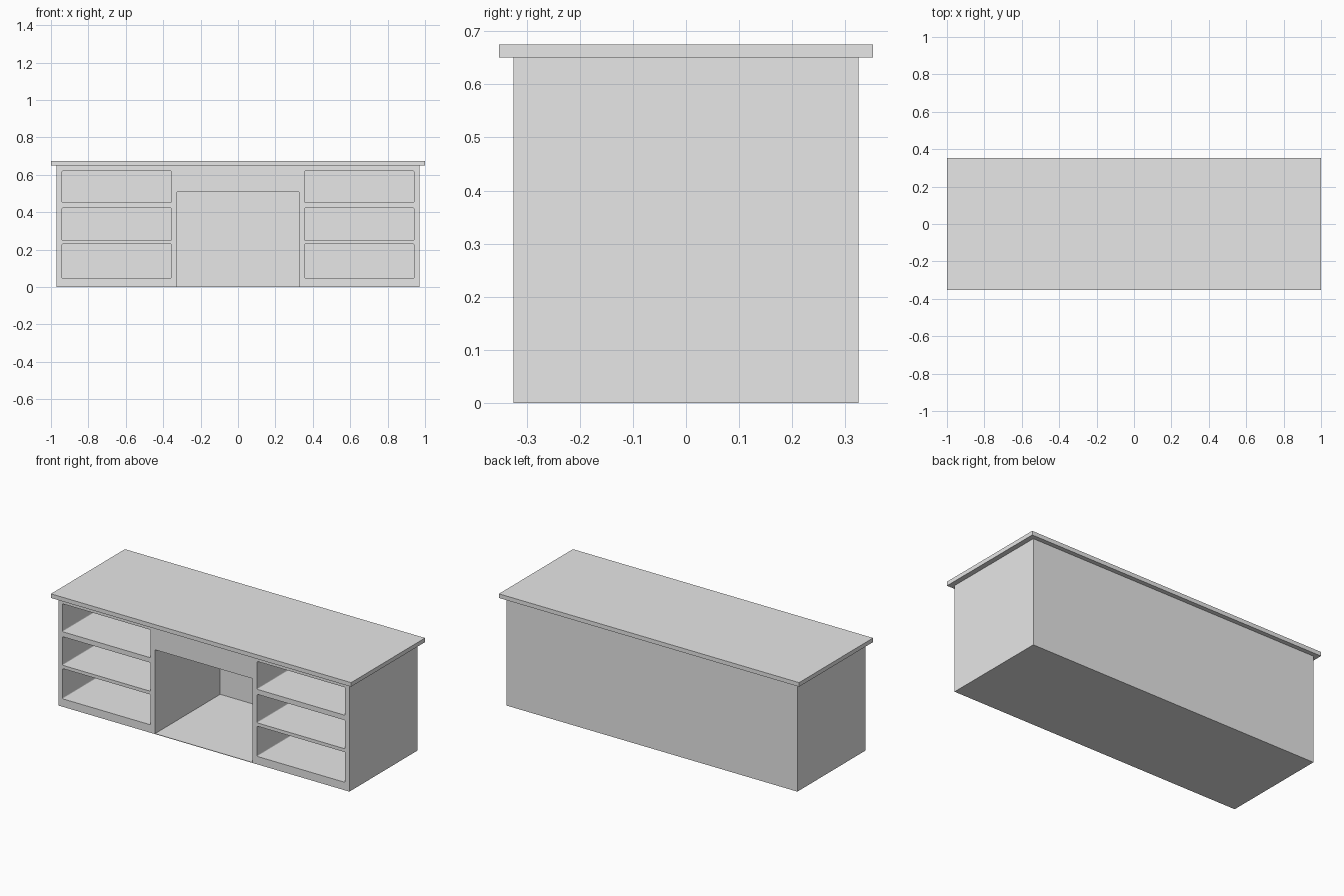
import bpy, bmesh
from mathutils import Vector

cube = bpy.data.objects.get("Cube")
if cube:
    bpy.data.objects.remove(cube, do_unlink=True)

# One plain finish for the whole desk
grey = bpy.data.materials.new("plain_grey")
grey.use_nodes = True
COLOUR = (0.8, 0.8, 0.8, 1)
grey.diffuse_color = COLOUR
grey.node_tree.nodes["Principled BSDF"].inputs["Base Color"].default_value = COLOUR


def box(name, low, high, corner=0):
    """Box between two corners; corner rounds the edges that run front to back."""
    low, high = Vector(low), Vector(high)
    bm = bmesh.new()
    bmesh.ops.create_cube(bm, size=1)
    for v in bm.verts:
        v.co = (low + high) / 2 + v.co * (high - low)
    if corner:
        edges = [e for e in bm.edges
                 if abs(e.verts[0].co.y - e.verts[1].co.y) > 0.1]
        bmesh.ops.bevel(bm, geom=edges, offset=corner, segments=3,
                        profile=0.5, affect='EDGES')
    mesh = bpy.data.meshes.new(name)
    bm.to_mesh(mesh)
    bm.free()
    mesh.materials.append(grey)
    obj = bpy.data.objects.new(name, mesh)
    bpy.context.collection.objects.link(obj)
    return obj


FRONT, BACK_WALL = -0.4, 0.295

# Overhanging top and solid carcass
box("desk_top", (-1, -0.352, 0.65), (1, 0.352, 0.675))
body = box("desk_body", (-0.97, -0.325, 0), (0.97, 0.325, 0.65))

# Knee space, open at the front over a thin floor
cutters = [box("knee_space", (-0.325, FRONT, 0.003), (0.325, BACK_WALL, 0.508))]

# Three open compartments on each side
for bottom, top in ((0.048, 0.23), (0.25, 0.422), (0.452, 0.62)):
    for left, right in ((-0.942, -0.355), (0.355, 0.942)):
        cutters.append(box("compartment", (left, FRONT, bottom),
                           (right, BACK_WALL, top), corner=0.006))

for cutter in cutters:
    cut = body.modifiers.new(cutter.name, 'BOOLEAN')
    cut.operation = 'DIFFERENCE'
    cut.solver = 'EXACT'
    cut.object = cutter
    cutter.hide_render = True

# Bake the openings and drop the cutters
depsgraph = bpy.context.evaluated_depsgraph_get()
carved = bpy.data.meshes.new_from_object(body.evaluated_get(depsgraph))
body.modifiers.clear()
body.data = carved
for cutter in cutters:
    bpy.data.objects.remove(cutter, do_unlink=True)
